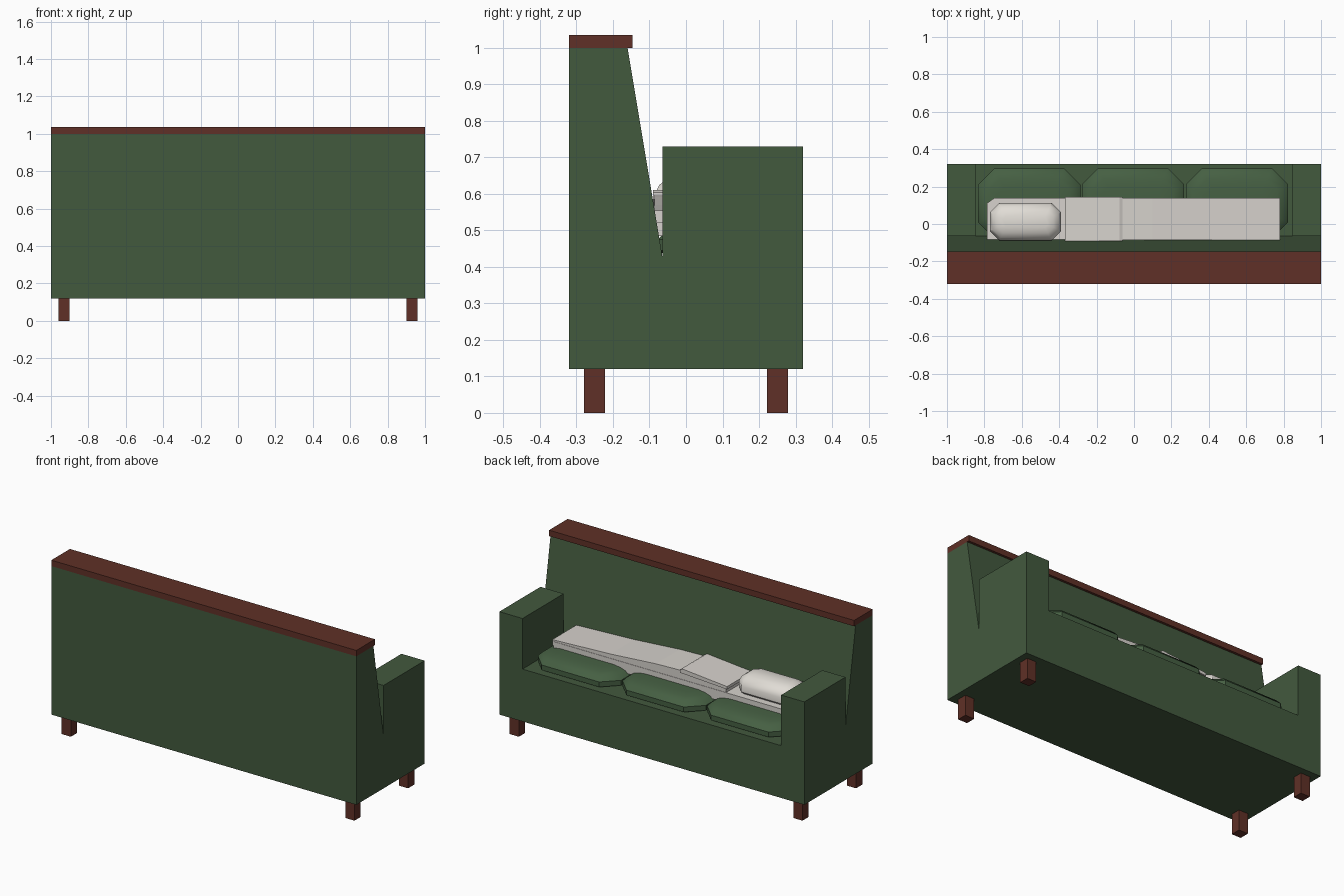
import bpy, bmesh

if "Cube" in bpy.data.objects:
    bpy.data.objects.remove(bpy.data.objects["Cube"])


def material(name, rgb):
    m = bpy.data.materials.new(name)
    m.diffuse_color = (*rgb, 1)
    m.use_nodes = True
    m.node_tree.nodes["Principled BSDF"].inputs["Base Color"].default_value = m.diffuse_color
    return m


GREEN = material("green fabric", (0.055, 0.1, 0.048))
CUSHION = material("cushion fabric", (0.06, 0.115, 0.055))
WOOD = material("dark wood", (0.115, 0.03, 0.02))
LINEN = material("linen", (0.68, 0.65, 0.61))
PILLOW = material("pillow cotton", (0.75, 0.72, 0.67))


def finish(name, bm, mat, smooth=None):
    bmesh.ops.recalc_face_normals(bm, faces=bm.faces)
    me = bpy.data.meshes.new(name)
    bm.to_mesh(me)
    bm.free()
    me.materials.append(mat)
    ob = bpy.data.objects.new(name, me)
    bpy.context.collection.objects.link(ob)
    if smooth:
        bpy.ops.object.select_all(action='DESELECT')
        ob.select_set(True)
        bpy.context.view_layer.objects.active = ob
        bpy.ops.object.shade_smooth_by_angle(angle=smooth)
    return ob


def loft(name, rings, mat, smooth=None):
    """Skin a stack of equal-length point rings and cap both ends."""
    bm = bmesh.new()
    vs = [[bm.verts.new(p) for p in r] for r in rings]
    n = len(vs[0])
    for a, b in zip(vs, vs[1:]):
        for i in range(n):
            bm.faces.new((a[i], a[(i + 1) % n], b[(i + 1) % n], b[i]))
    bm.faces.new(vs[0])
    bm.faces.new(vs[-1])
    return finish(name, bm, mat, smooth)


def box(name, x0, x1, y0, y1, z0, z1, mat):
    pts = [(x0, y0), (x1, y0), (x1, y1), (x0, y1)]
    return loft(name, [[(x, y, z) for x, y in pts] for z in (z0, z1)], mat)


def padded(name, cx, cy, hx, hy, cut, levels, mat):
    """Soft pad with an octagonal outline; levels are (z, inset)."""
    rings = []
    for z, d in levels:
        a, b, c = hx - d, hy - d, cut * (1 - d / hy)
        o = [(a, b - c), (a - c, b), (c - a, b), (-a, b - c),
             (-a, c - b), (c - a, -b), (a - c, -b), (a, c - b)]
        rings.append([(cx + x, cy + y, z) for x, y in o])
    return loft(name, rings, mat, 0.6)


# Seat and sloping backrest share one side profile
profile = [(-.32, .12), (.32, .12), (.32, .43), (-.065, .43), (-.16, 1), (-.32, 1)]
loft("seat_and_back", [[(x, y, z) for y, z in profile] for x in (-1, 1)], GREEN)
box("back_top_rail", -1, 1, -.32, -.146, 1.0, 1.035, WOOD)

# Arms and legs, mirrored
for s, side in ((-1, "left"), (1, "right")):
    box(f"{side}_arm", *sorted((s * .848, s)), -.065, .32, .43, .73, GREEN)
    for t, end in ((-1, "front"), (1, "rear")):
        box(f"{side}_{end}_leg", *sorted((s * .90, s * .96)),
            *sorted((t * .222, t * .28)), 0, .12, WOOD)

# Three seat cushions
for i in (-1, 0, 1):
    padded(f"seat_cushion_{i + 2}", i * .555 - .005, .11, .273, .187, .085,
           [(.43, .025), (.445, 0), (.475, 0), (.497, .02), (.509, .055),
            (.515, .10)], CUSHION)

# Bedding: bottom sheet with clipped corners at the pillow end
sheet = [(.77, -.088), (.77, .14), (-.745, .14), (-.787, .11), (-.787, -.088)]
loft("bottom_sheet", [[(x, y, z) for x, y in sheet] for z in (.485, .545)], LINEN)

# Blanket rising towards the pillow
blanket = [(.78, .52), (.78, .554), (.4, .57), (.1, .592), (-.07, .597),
           (-.36, .575), (-.36, .545), (0, .545)]
loft("blanket", [[(x, y, z) for x, z in blanket] for y in (-.086, .138)], LINEN)

# Turned-over blanket edge
fold = [(-.062, .585), (-.062, .604), (-.078, .611), (-.37, .585), (-.37, .568)]
loft("blanket_fold", [[(x, y, z) for x, z in fold] for y in (-.09, .144)], LINEN)

# Pillow
padded("pillow", -.58, .012, .19, .1, .05,
       [(.54, .02), (.56, 0), (.595, 0), (.625, .015), (.643, .04), (.652, .07)], PILLOW)
